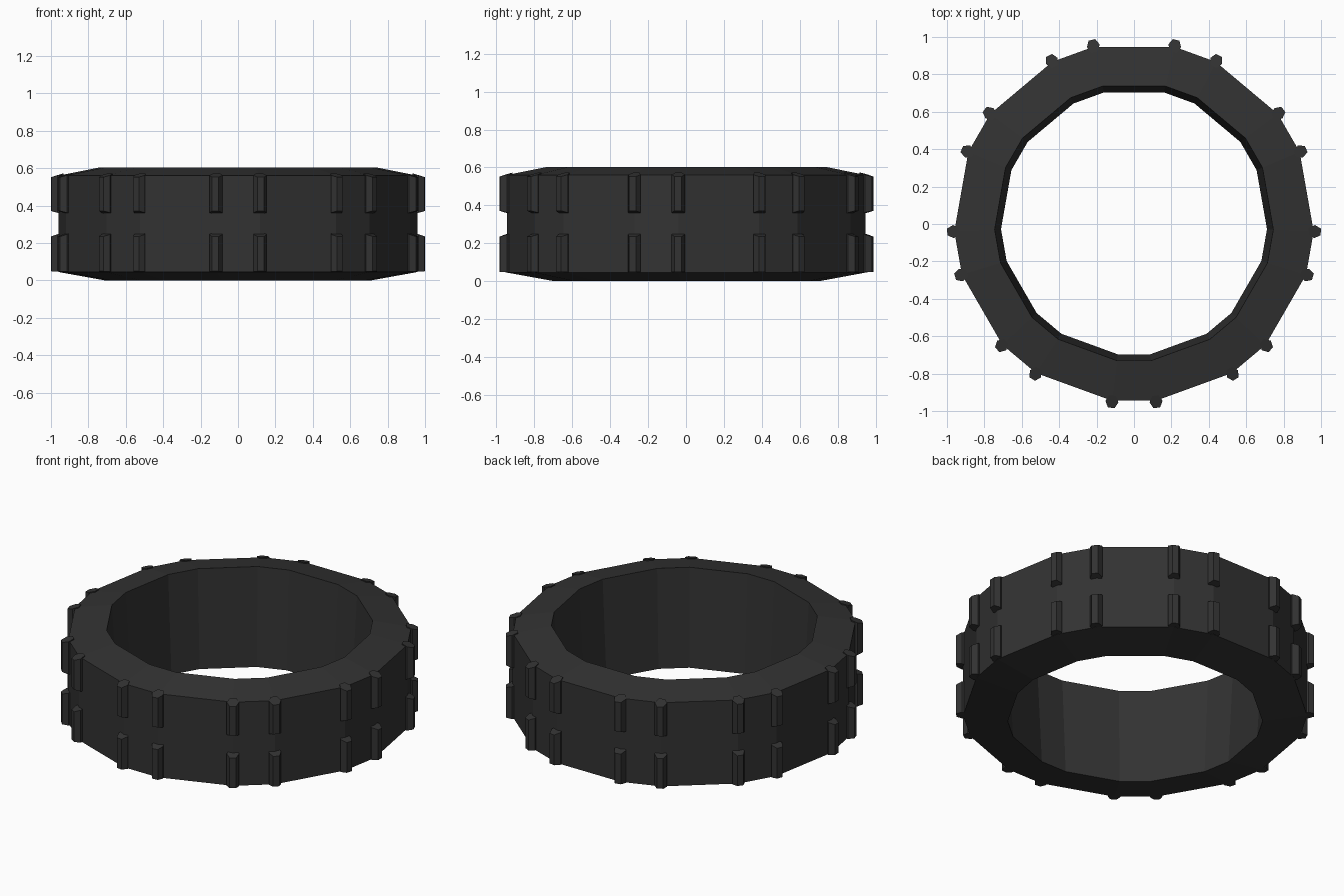
import bpy, bmesh, math
from mathutils import Vector

if "Cube" in bpy.data.objects:
    bpy.data.objects.remove(bpy.data.objects["Cube"])

SHIFT_Y = 0.01
# nine pairs of corners around the tyre
ANGLES = sorted(math.radians(-90 + 40 * k + s * 7.0) for k in range(9) for s in (-1, 1))

rubber = bpy.data.materials.new("rubber")
rubber.diffuse_color = (0.032, 0.032, 0.032, 1)
rubber.use_nodes = True
rubber.node_tree.nodes["Principled BSDF"].inputs["Base Color"].default_value = rubber.diffuse_color


def make_object(name, bm):
    bmesh.ops.recalc_face_normals(bm, faces=bm.faces)
    mesh = bpy.data.meshes.new(name)
    bm.to_mesh(mesh)
    bm.free()
    mesh.materials.append(rubber)
    obj = bpy.data.objects.new(name, mesh)
    obj.location.y = SHIFT_Y
    bpy.context.collection.objects.link(obj)
    return obj


def bridge_rings(bm, rings, closed):
    count = len(rings)
    for i in range(count if closed else count - 1):
        a, b = rings[i], rings[(i + 1) % count]
        n = len(a)
        for j in range(n):
            k = (j + 1) % n
            bm.faces.new((a[j], a[k], b[k], b[j]))


# tyre body: closed profile (radius, z) swept around the corners
bm = bmesh.new()
profile = [(0.712, 0.0), (0.962, 0.045), (0.962, 0.56), (0.746, 0.603)]
rings = [[bm.verts.new((r * math.cos(a), r * math.sin(a), z)) for a in ANGLES]
         for r, z in profile]
bridge_rings(bm, rings, True)
make_object("tyre_body", bm)


# tread lugs: small hexagonal bars on each corner, ends sloped outward
def add_lug(bm, angle, z0, z1, drop0, drop1):
    out = Vector((math.cos(angle), math.sin(angle), 0))
    side = Vector((-out.y, out.x, 0))
    section = [(0.934, -0.018), (0.967, -0.035), (1.0, -0.018),
               (1.0, 0.018), (0.967, 0.035), (0.934, 0.018)]
    lower, upper = [], []
    for r, w in section:
        t = (r - 0.934) / 0.066
        p = out * r + side * w
        lower.append(bm.verts.new((p.x, p.y, z0 + drop0 * t)))
        upper.append(bm.verts.new((p.x, p.y, z1 - drop1 * t)))
    bridge_rings(bm, [lower, upper], False)
    bm.faces.new(lower)
    bm.faces.new(upper)


for name, z0, z1, d0, d1 in (("lower_tread_lugs", 0.045, 0.257, 0.004, 0.022),
                             ("upper_tread_lugs", 0.353, 0.572, 0.018, 0.02)):
    bm = bmesh.new()
    for a in ANGLES:
        add_lug(bm, a, z0, z1, d0, d1)
    make_object(name, bm)
